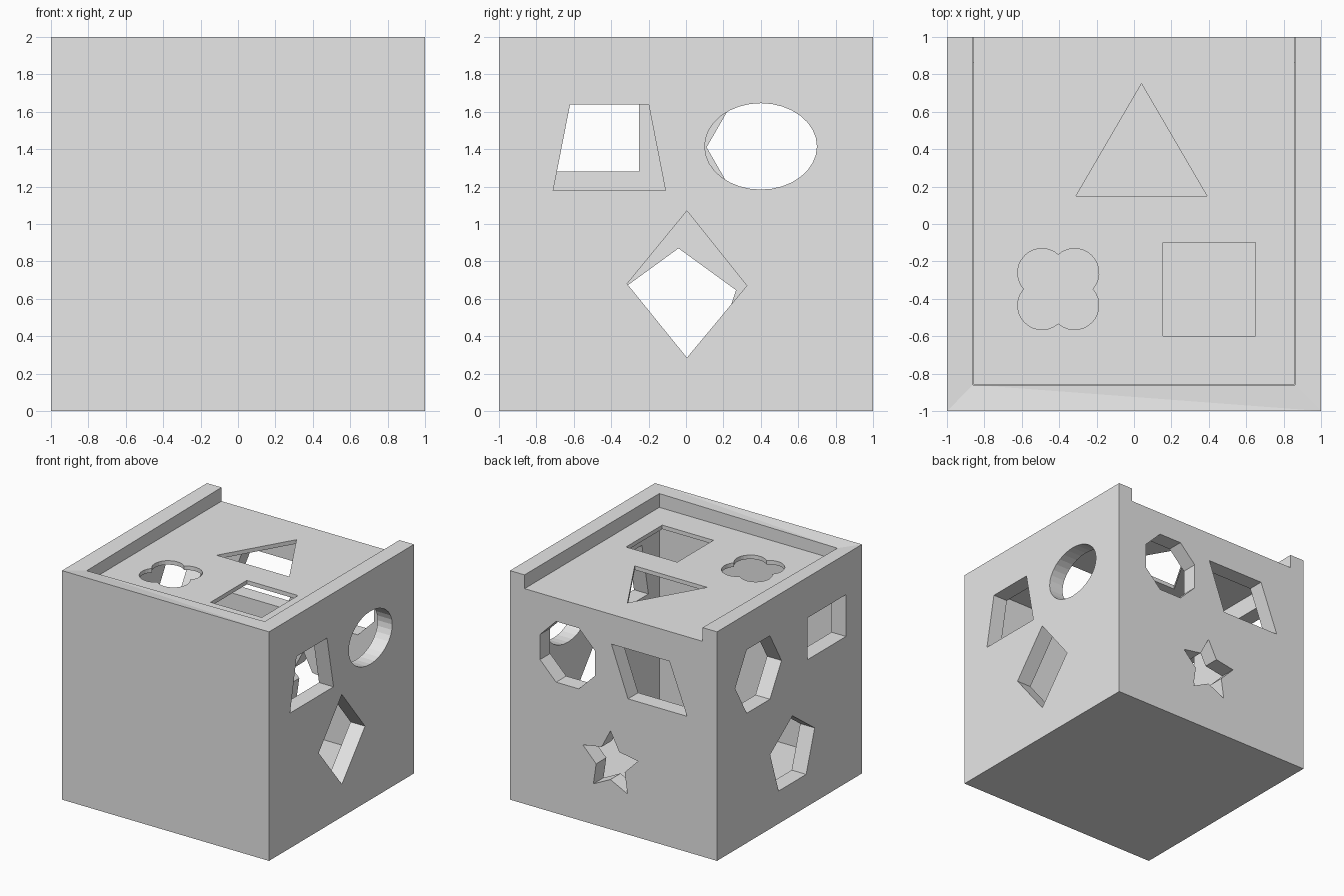
import bpy, bmesh
from math import sin, cos, radians, tau
from mathutils import Vector

if "Cube" in bpy.data.objects:
    bpy.data.objects.remove(bpy.data.objects["Cube"], do_unlink=True)

WALL = 0.86        # inner face of the walls
LEDGE = 1.845      # height the lid rests on
LID_TOP = 1.88

grey = bpy.data.materials.new("light_grey")
grey.use_nodes = True
grey.diffuse_color = (0.8, 0.8, 0.8, 1)
grey.node_tree.nodes["Principled BSDF"].inputs["Base Color"].default_value = (0.8, 0.8, 0.8, 1)


def finish(name, bm):
    bmesh.ops.recalc_face_normals(bm, faces=bm.faces)
    mesh = bpy.data.meshes.new(name)
    bm.to_mesh(mesh)
    bm.free()
    mesh.materials.append(grey)
    obj = bpy.data.objects.new(name, mesh)
    bpy.context.collection.objects.link(obj)
    return obj


def box(name, low, high):
    low, high = Vector(low), Vector(high)
    bm = bmesh.new()
    bmesh.ops.create_cube(bm, size=1)
    for v in bm.verts:
        v.co = (low + high) / 2 + v.co * (high - low)
    return finish(name, bm)


def prism(name, outline, axis, start, end):
    """Extrude a 2D outline along x, y or z."""
    def place(p, d):
        co = list(p)
        co.insert("xyz".index(axis), d)
        return co
    bm = bmesh.new()
    face = bm.faces.new([bm.verts.new(place(p, start)) for p in outline])
    grown = bmesh.ops.extrude_face_region(bm, geom=[face])["geom"]
    shift = Vector(place((0, 0), end - start))
    bmesh.ops.translate(bm, vec=shift, verts=[g for g in grown if isinstance(g, bmesh.types.BMVert)])
    return finish(name, bm)


def ring(u, v, radii, count, turn=90, squash=1):
    """Polygon or star: radii repeat around the centre."""
    points = []
    for i in range(count):
        a, r = radians(turn) + tau * i / count, radii[i % len(radii)]
        points.append((u + r * cos(a), v + r * squash * sin(a)))
    return points


def clover(u, v, offset, radius):
    points = []
    for lobe in range(4):
        mid = 45 + 90 * lobe
        cu = u + offset * (1 if cos(radians(mid)) > 0 else -1)
        cv = v + offset * (1 if sin(radians(mid)) > 0 else -1)
        for i in range(15):
            a = radians(mid - 87 + 174 * i / 14)
            points.append((cu + radius * cos(a), cv + radius * sin(a)))
    return points


def rect(u0, u1, v0, v1):
    return [(u0, v0), (u1, v0), (u1, v1), (u0, v1)]


def carve(obj, cutters):
    """Subtract the cutters, then keep only the finished mesh."""
    for c in cutters:
        c.hide_render = True
        mod = obj.modifiers.new("cut", "BOOLEAN")
        mod.operation, mod.solver, mod.object = "DIFFERENCE", "EXACT", c
    bpy.context.view_layer.update()
    result = obj.evaluated_get(bpy.context.evaluated_depsgraph_get())
    mesh = bpy.data.meshes.new_from_object(result)
    obj.modifiers.clear()
    obj.data = mesh
    for c in cutters:
        bpy.data.objects.remove(c, do_unlink=True)


# Hollow body with a lid slot open at the back
body = box("box_body", (-1, -1, 0), (1, 1, 2))
cutters = [
    box("cavity", (-WALL, -WALL, 0.14), (WALL, WALL, 1.95)),
    box("lid_slot", (-WALL, -WALL, LEDGE), (WALL, 1.2, 2.2)),
]

# Shape holes: left wall (+x), right wall (-x) and back wall
left_holes = [
    [(-0.71, 1.18), (-0.11, 1.18), (-0.2, 1.64), (-0.62, 1.64)],
    ring(0.4, 1.415, [0.3], 32, 0, 0.77),
    [(0.005, 1.07), (0.325, 0.67), (0.005, 0.285), (-0.315, 0.68)],
]
right_holes = [
    rect(-0.78, -0.25, 1.28, 1.645),
    ring(0.43, 1.41, [0.32], 6, 0),
    ring(-0.04, 0.547, [0.323], 5),
]
back_holes = [
    ring(0.445, 1.41, [0.287], 8, 22.5),
    [(-0.71, 1.185), (-0.14, 1.185), (0.02, 1.62), (-0.54, 1.62)],
    ring(0.03, 0.58, [0.28, 0.145], 10),
]
for axis, side, holes in (("x", 1, left_holes), ("x", -1, right_holes), ("y", 1, back_holes)):
    for outline in holes:
        cutters.append(prism("hole_cutter", outline, axis, side * 0.7, side * 1.2))
carve(body, cutters)

# Rim mitres, with one slightly sunken inner corner
bm = bmesh.new()
bm.from_mesh(body.data)


def rim_vert(x, y):
    return min(bm.verts, key=lambda v: (v.co - Vector((x, y, 2))).length)


sunken = rim_vert(-WALL, -WALL)
for a, b in ((rim_vert(-1, -1), sunken), (rim_vert(1, -1), sunken),
             (rim_vert(1, -1), rim_vert(WALL, -WALL))):
    bmesh.ops.connect_verts(bm, verts=[a, b])
sunken.co.z -= 0.017
bm.to_mesh(body.data)
bm.free()

# Sliding lid with three shape holes
edge = WALL - 0.001
lid = box("sliding_lid", (-edge, -edge, LEDGE), (edge, 1, LID_TOP))
lid_holes = [
    [(0.04, 0.75), (-0.31, 0.15), (0.39, 0.15)],
    rect(0.155, 0.65, -0.6, -0.1),
    clover(-0.405, -0.348, 0.087, 0.13),
]
carve(lid, [prism("lid_cutter", o, "z", 1.7, 2.1) for o in lid_holes])
